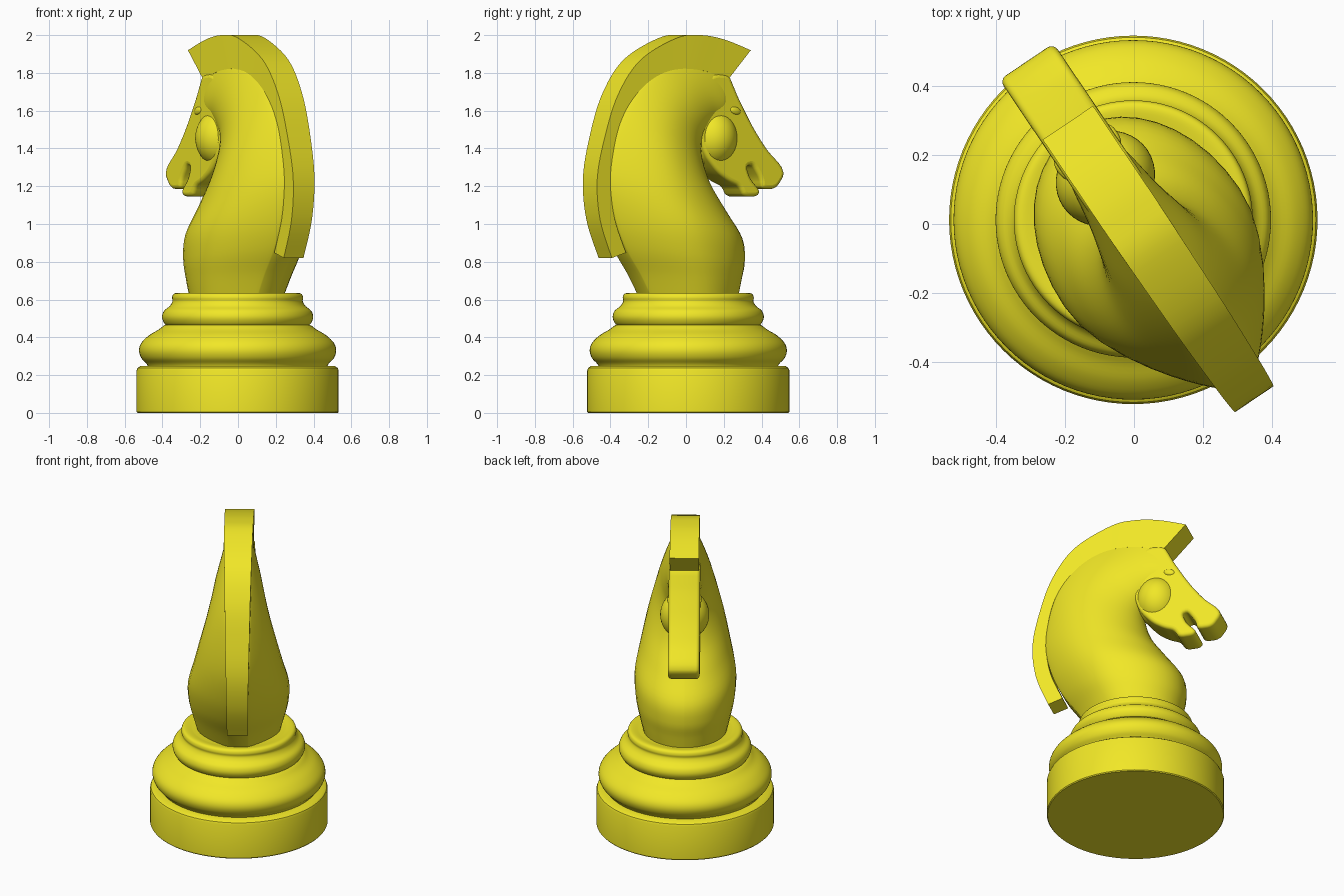
import bpy, bmesh, math
from mathutils import Vector

if "Cube" in bpy.data.objects:
    bpy.data.objects.remove(bpy.data.objects["Cube"])

TURN = math.radians(124)          # direction the head points, seen from above
CENTRE = (-0.002, 0.012, 0)
mat = bpy.data.materials.new("yellow")
mat.diffuse_color = (0.88, 0.80, 0.02, 1)
mat.use_nodes = True
mat.node_tree.nodes["Principled BSDF"].inputs["Base Color"].default_value = mat.diffuse_color


def finish(ob, angle=35):
    ob.location = CENTRE
    ob.rotation_euler.z = TURN
    ob.data.materials.clear()
    ob.data.materials.append(mat)
    bpy.ops.object.select_all(action='DESELECT')
    ob.select_set(True)
    bpy.context.view_layer.objects.active = ob
    bpy.ops.object.shade_smooth_by_angle(angle=math.radians(angle))
    return ob


def from_bmesh(name, bm, angle=35):
    bmesh.ops.recalc_face_normals(bm, faces=bm.faces)
    me = bpy.data.meshes.new(name)
    bm.to_mesh(me)
    bm.free()
    ob = bpy.data.objects.new(name, me)
    bpy.context.collection.objects.link(ob)
    return finish(ob, angle)


def loft(name, rings, angle=35):
    bm = bmesh.new()
    vs = [[bm.verts.new(p) for p in r] for r in rings]
    n = len(vs[0])
    for a, b in zip(vs, vs[1:]):
        for i in range(n):
            bm.faces.new((a[i], a[(i + 1) % n], b[(i + 1) % n], b[i]))
    bm.faces.new(vs[0][::-1])
    bm.faces.new(vs[-1])
    return from_bmesh(name, bm, angle)


def spline(rows, steps):
    """Smooth rows of numbers with a Catmull-Rom curve."""
    out, last = [], len(rows) - 1
    for i in range(last):
        p0, p1, p2, p3 = (rows[min(max(k, 0), last)] for k in (i - 1, i, i + 1, i + 2))
        for s in range(steps):
            t = s / steps
            out.append([0.5 * (2 * b + (c - a) * t + (2 * a - 5 * b + 4 * c - d) * t * t
                               + (3 * b - a - 3 * c + d) * t ** 3)
                        for a, b, c, d in zip(p0, p1, p2, p3)])
    return out + [list(rows[-1])]


def ellipsoid(name, pos, size, tilt=0):
    bpy.ops.mesh.primitive_uv_sphere_add(segments=40, ring_count=24, radius=1)
    ob = bpy.context.object
    ob.name = name
    c, s = math.cos(tilt), math.sin(tilt)
    for v in ob.data.vertices:
        x, y, z = (a * b for a, b in zip(v.co, size))
        v.co = Vector((x * c + z * s, y, z * c - x * s)) + Vector(pos)
    return finish(ob)


# turned base parts: (radius, height) profiles
def lathe(name, profile, n=96):
    return loft(name, [[(r * math.cos(2 * math.pi * i / n), r * math.sin(2 * math.pi * i / n), z)
                        for i in range(n)] for r, z in profile])


lathe("foot", [(0.53, 0), (0.535, 0.006), (0.535, 0.225), (0.53, 0.238), (0.515, 0.248), (0.45, 0.25)])
lathe("lower_ring", spline([(0.47, 0.235), (0.482, 0.26), (0.51, 0.29), (0.522, 0.33), (0.51, 0.37),
                            (0.47, 0.41), (0.42, 0.44), (0.385, 0.465), (0.34, 0.48)], 4))
lathe("upper_ring", spline([(0.36, 0.455), (0.385, 0.47), (0.4, 0.505), (0.39, 0.54), (0.36, 0.565),
                            (0.345, 0.59), (0.347, 0.61), (0.34, 0.628), (0.32, 0.635), (0.28, 0.63)], 4))

# neck: back point, front point and half width of each section
neck_rows = [(-.27, .60, .27, .60, .245), (-.345, .73, .29, .70, .275), (-.44, .87, .31, .80, .30),
             (-.51, 1.03, .295, .92, .305), (-.545, 1.22, .20, 1.06, .27), (-.52, 1.42, .105, 1.2, .23),
             (-.46, 1.59, .06, 1.33, .19), (-.35, 1.725, .06, 1.42, .16), (-.21, 1.81, .10, 1.48, .137),
             (-.05, 1.84, .15, 1.52, .115), (.10, 1.82, .2, 1.53, .10), (.21, 1.765, .25, 1.56, .085)]
rings = []
for bu, bz, fu, fz, hw in spline(neck_rows, 5):
    half = []
    for k in range(21):
        s = -math.cos(math.pi * k / 20)
        t = (s + 1) / 2
        edge = 0.058 + 0.022 * max(0, min(1, (bz - 0.85) / 0.95))
        w = edge + (hw - edge) * math.cos(math.pi / 2 * s) ** 0.9 if s < 0 else hw * math.sqrt(max(0, 1 - s * s))
        half.append((bu + (fu - bu) * t, max(w, 0.001), bz + (fz - bz) * t))
    rings.append(half + [(x, -y, z) for x, y, z in reversed(half)])
loft("neck", rings, 50)

# mane: outer edge, inner edge and half width of each section
mane_rows = [(.34, 1.92, .20, 1.77, .088), (.17, 1.977, .09, 1.82, .088), (.02, 2.0, -.04, 1.84, .088),
             (-.13, 1.985, -.14, 1.83, .086), (-.358, 1.87, -.32, 1.75, .082), (-.497, 1.69, -.46, 1.60, .077),
             (-.579, 1.47, -.525, 1.43, .073), (-.627, 1.24, -.55, 1.22, .068),
             (-.606, 1.02, -.525, 1.03, .065), (-.53, .82, -.45, .845, .063)]
rings = []
for ou, oz, iu, iz, h in spline(mane_rows, 6):
    iu, iz = ou + (iu - ou) * 1.12, oz + (iz - oz) * 1.12
    rings.append([(ou, h, oz), (ou, -h, oz), (iu, -h, iz), (iu, h, iz)])
loft("mane", rings)

# head: rounded slab cut to the side outline, with an open mouth
outline = [(0, 1.72), (.1, 1.80), (.205, 1.79), (.235, 1.73), (.27, 1.66), (.36, 1.51), (.45, 1.39), (.54, 1.31),
           (.56, 1.26), (.505, 1.185), (.41, 1.185), (.40, 1.24), (.35, 1.315), (.315, 1.305), (.34, 1.24),
           (.405, 1.175), (.385, 1.145), (.295, 1.145), (.265, 1.20), (.2, 1.225), (.13, 1.27), (.05, 1.36), (0, 1.5)]
for _ in range(2):
    outline = [tuple(a * f + b * (1 - f) for a, b in zip(p, q))
               for p, q in zip(outline, outline[1:] + outline[:1]) for f in (0.8, 0.2)]
cu = bpy.data.curves.new("head", 'CURVE')
cu.dimensions = '2D'
cu.fill_mode = 'BOTH'
sp = cu.splines.new('POLY')
sp.points.add(len(outline) - 1)
for p, (u, z) in zip(sp.points, outline):
    p.co = (u, z, 0, 1)
sp.use_cyclic_u = True
cu.extrude, cu.bevel_depth, cu.bevel_resolution, cu.offset = 0.073, 0.022, 3, -0.022
head = bpy.data.objects.new("head", cu)
bpy.context.collection.objects.link(head)
bpy.ops.object.select_all(action='DESELECT')
head.select_set(True)
bpy.context.view_layer.objects.active = head
bpy.ops.object.convert(target='MESH')
head = bpy.context.object
for v in head.data.vertices:      # stand the slab upright
    x, y, z = v.co
    v.co = (x, -z, y)
finish(head, 45)

# cheeks and eyes
ellipsoid("cheeks", (.145, 0, 1.455), (.135, .148, .155))
for name, side in (("eye_left", 1), ("eye_right", -1)):
    ellipsoid(name, (.238, side * .092, 1.60), (.034, .012, .02), 0.25)
